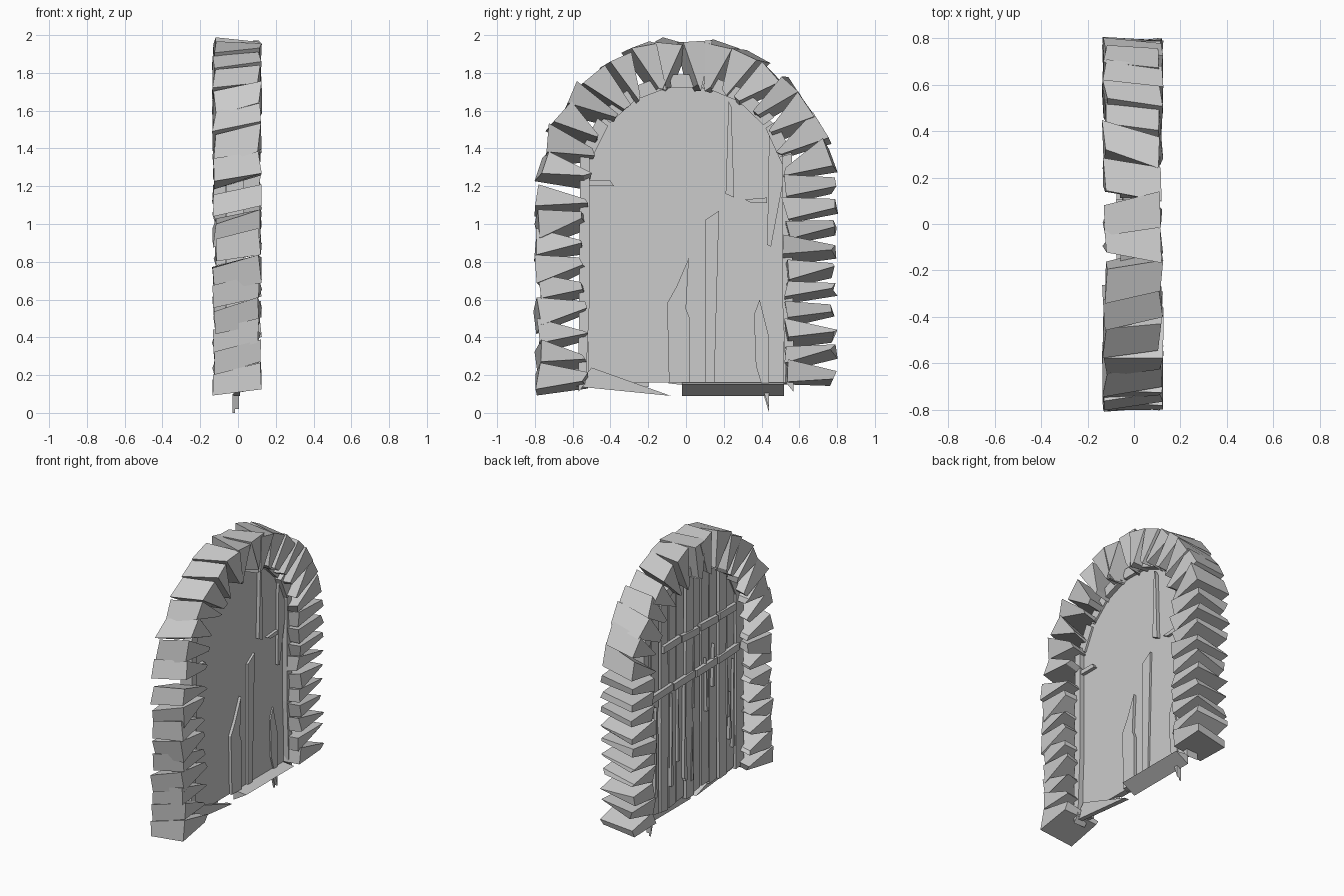
import bpy, math, random
from mathutils import Vector

if "Cube" in bpy.data.objects:
    bpy.data.objects.remove(bpy.data.objects["Cube"])
random.seed(4)
R = random.uniform

def mesh(name, verts, faces):
    me = bpy.data.meshes.new(name)
    me.from_pydata([tuple(v) for v in verts], [], faces)
    me.update()
    ob = bpy.data.objects.new(name, me)
    bpy.context.collection.objects.link(ob)
    return ob

def prism(name, pts, x0, x1):
    # extrude a (y, z) outline through the thickness
    n = len(pts)
    v = [(x0, y, z) for y, z in pts] + [(x1, y, z) for y, z in pts]
    f = [list(range(n))[::-1], list(range(n, 2 * n))]
    f += [[i, (i + 1) % n, n + (i + 1) % n, n + i] for i in range(n)]
    return mesh(name, v, f)

def stone(name, y, z, ang, w_out, w_in, skew):
    # rough wedge: the radial direction is ang, the far side is skewed along the path
    n = Vector((0, math.cos(ang), math.sin(ang)))
    t = Vector((0, -math.sin(ang), math.cos(ang)))
    up = 1 if t.z >= 0 else -1
    c = Vector((0, y, z))
    v = []
    for x, s in ((-0.126, -0.5), (0.115, 0.5)):
        for r, w in ((-0.125, w_in), (0.125, w_out)):
            for side in (-1, 1):
                p = c + n * (r + R(-.03, .012)) + t * (side * w / 2 + up * s * skew + R(-.015, .015))
                p.x = x + R(-.012, .012)
                v.append(p)
    mesh(name, v, [(0, 1, 3, 2), (4, 6, 7, 5), (0, 4, 5, 1), (2, 3, 7, 6), (0, 2, 6, 4), (1, 5, 7, 3)])

# stone surround: two jambs and the arch
for i in range(9):
    stone("left_jamb_stone", -.67, .17 + i * .118, math.pi + R(-.1, .22), .125, .03, .05)
for i in range(10):
    stone("right_jamb_stone", .665, .20 + i * .11, R(-.15, .15), .035, .105, .04)
for i in range(16):
    a = math.radians(172 - i * 10.7)
    stone("arch_stone", .665 * math.cos(a), 1.18 + .675 * math.sin(a), a + R(-.28, .28), .145, .03, .05)

# arched backing panel
def arch_z(y):
    return 1.25 + .48 * math.sqrt(max(0, 1 - (y / .57) ** 2))
ys = [.52 * math.cos(math.radians(k * 15)) for k in range(13)]
prism("door_panel", [(-.52, .16), (.52, .16)] + [(y, arch_z(y)) for y in ys], -.025, -.005)

# uneven boards on the detailed side
n = 12
for i in range(n):
    a, b = -.56 + i * 1.12 / n, -.56 + (i + 1) * 1.12 / n - .012
    j = R(-.012, .012)
    prism("door_board", [(a, .15 + R(-.015, .015)), (b, .15 + R(-.015, .015)), (b + j, .8), (b, arch_z(b)),
                         (a, arch_z(a)), (a + j, .8)], -.055 + R(-.012, .012), -.02)
for i in range(12):
    y, z = R(-.47, .47), R(.16, .9)
    h = R(.3, .75)
    prism("board_splinter", [(y - .012, z), (y + .012, z), (y + R(-.02, .02), min(z + h, arch_z(y)))], -.07, -.03)

# iron straps across the boards
for y0, y1, z in ((-.5, .5, 1.0), (-.47, .37, 1.31)):
    for k in range(4):
        a = y0 + (y1 - y0) * k / 4
        b = a + (y1 - y0) / 4 - .015
        d = R(-.015, .015)
        prism("door_strap", [(a, z - .025 + d), (b, z - .025), (b, z + .025), (a, z + .025 + d)], -.075, -.05)

# splintered boards breaking through the flat side
for pts, x in (
    ([(.21, 1.16), (.255, 1.14), (.24, 1.62), (.225, 1.65)], .02),
    ([(.43, .89), (.45, .88), (.51, 1.2), (.51, 1.32), (.44, 1.47)], .015),
    ([(.10, .16), (.15, .16), (.175, 1.07), (.10, 1.02)], .01),
    ([(-.09, .16), (.02, .16), (.02, .5), (0, .55), (.015, .82), (-.05, .67), (-.10, .58)], .015),
    ([(.44, .02), (.44, .4), (.39, .6), (.36, .52), (.37, .25)], .005),
    ([(-.51, 1.2), (-.38, 1.2), (-.4, 1.23), (-.51, 1.23)], .02),
    ([(.31, 1.13), (.35, 1.11), (.43, 1.11), (.43, 1.14)], .015)):
    prism("broken_board", pts, -.025, x)
prism("board_tip", [(.41, .1), (.44, 0), (.44, .1)], -.03, -.015)

# threshold wedge, threshold splinter and thin inner frame
sec = [(-.02, .09), (.08, .15), (-.02, .16)]
mesh("threshold", [(x, y, z) for y in (-.02, .52) for x, z in sec],
     [(0, 2, 1), (3, 4, 5), (0, 1, 4, 3), (1, 2, 5, 4), (2, 0, 3, 5)])
prism("threshold_splinter", [(-.58, .14), (-.08, .09), (-.5, .24)], -.025, .01)
for s in (-1, 1):
    prism("frame_side", [(s * .57, .11), (s * .53, .16), (s * .51, .6), (s * .51, 1.4), (s * .56, 1.4)], -.06, .03)
for k in range(7):
    p = []
    for a, r in ((k, .51), (k + .9, .51), (k + .9, .58), (k, .58)):
        t = math.radians(15 + a * 21.5)
        p.append((r * math.cos(t), 1.22 + r * math.sin(t)))
    prism("frame_arch", p, -.06 + R(-.02, .02), .03 + R(-.03, .02))
